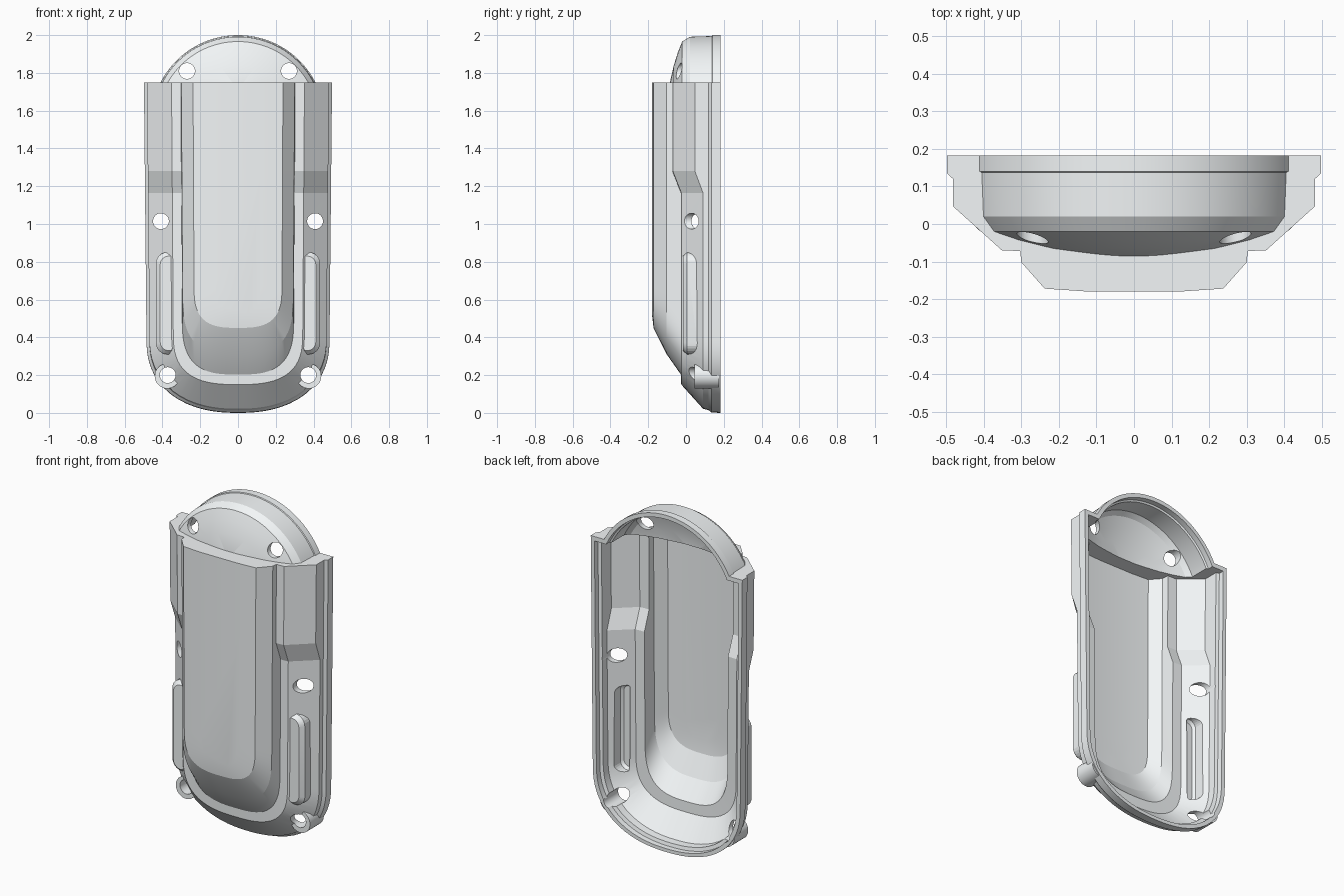
import bpy, bmesh
from math import sin, cos, asin, pi

if "Cube" in bpy.data.objects:
    bpy.data.objects.remove(bpy.data.objects["Cube"])


def finish(bm, name):
    bmesh.ops.recalc_face_normals(bm, faces=bm.faces[:])
    me = bpy.data.meshes.new(name)
    bm.to_mesh(me)
    bm.free()
    ob = bpy.data.objects.new(name, me)
    bpy.context.scene.collection.objects.link(ob)
    return ob


def loft(name, rings):
    """Solid from closed rings of equal length, capped at both ends."""
    bm = bmesh.new()
    rows = [[bm.verts.new(p) for p in r] for r in rings]
    n = len(rows[0])
    for a, b in zip(rows, rows[1:]):
        for i in range(n):
            j = (i + 1) % n
            bm.faces.new((a[i], a[j], b[j], b[i]))
    bm.faces.new(rows[0][::-1])
    bm.faces.new(rows[-1])
    return finish(bm, name)


def u_ring(row, top, seg=18):
    """U-shaped outline; the upper part may sit at another depth than the lower."""
    w, zb, h, n, y_high, y_low = row
    pts = [(w, y_high, top), (w, y_high, 1.28), (w, y_low, 1.165)]
    for k in range(seg + 1):
        t = k / seg
        t = .5 * (2 * t) ** 1.45 if t < .5 else 1 - .5 * (2 - 2 * t) ** 1.45
        a = pi / 2 * t
        x = w * cos(a) ** (2 / n) if k < seg else 0
        pts.append((x, y_low, zb + h - h * sin(a) ** (2 / n)))
    pts = [(x * (0.965 + 0.035 * z / 1.75), y, z) for x, y, z in pts]
    return pts + [(-x, y, z) for x, y, z in pts[-2::-1]]


def shell_body(name, rows, top):
    return loft(name, [u_ring(r, top) for r in rows])


def dome(name, profile, cut_z, cz=1.539, seg=48):
    """Disc segment above cut_z, turned around a front-back axis."""
    rings = []
    for r, y in profile:
        a0 = asin((cut_z - cz) / r)
        angles = [a0 + (pi - 2 * a0) * i / seg for i in range(seg + 1)]
        rings.append([(r * cos(a), y, cz + r * sin(a)) for a in angles])
    return loft(name, rings)


def prism(name, *sections):
    """Solid through front-view outlines, each at its own depth."""
    return loft(name, [[(x, y, z) for x, z in outline] for outline, y in sections])


def disc(x, z, r, seg=32):
    return [(x + r * cos(2 * pi * i / seg), z + r * sin(2 * pi * i / seg)) for i in range(seg)]


def slot(s, x0, x1, z0, z1, r_in, r_out):
    """Upright rounded rectangle with its own inner and outer corner radius."""
    pts = []
    corners = ((x1 - r_out, z1 - r_out, r_out), (x0 + r_in, z1 - r_in, r_in),
               (x0 + r_in, z0 + r_in, r_in), (x1 - r_out, z0 + r_out, r_out))
    for q, (px, pz, r) in enumerate(corners):
        for k in range(7):
            a = pi / 2 * (q + k / 6)
            pts.append((s * (px + r * cos(a)), pz + r * sin(a)))
    return pts


def volume(me):
    bm = bmesh.new()
    bm.from_mesh(me)
    v = bm.calc_volume()
    bm.free()
    return v


def combine(target, other, op):
    """Boolean that keeps the first solver result with a sensible volume."""
    before, part = volume(target.data), volume(other.data)
    lo, hi = (before, before + part) if op == 'UNION' else (max(before - part, before * .05), before)
    for solver in ('EXACT', 'MANIFOLD', 'FLOAT'):
        m = target.modifiers.new("bool", 'BOOLEAN')
        m.operation, m.solver, m.object = op, solver, other
        bpy.context.view_layer.update()
        dg = bpy.context.evaluated_depsgraph_get()
        me = bpy.data.meshes.new_from_object(target.evaluated_get(dg))
        target.modifiers.remove(m)
        if len(me.polygons) and lo - 1e-4 <= volume(me) <= hi + 1e-4:
            target.data = me
            break
    bpy.data.objects.remove(other)


# outer body: half width, bottom z, corner height, roundness, depth high, depth low
outer_rows = [
    (.498, .000, .38, 2.3, .183, .183),
    (.498, .002, .38, 2.3, .135, .135),
    (.482, .014, .37, 2.3, .120, .120),
    (.482, .022, .37, 2.3, .047, .090),
    (.352, .150, .27, 2.8, -.070, -.025),
    (.303, .203, .30, 3.0, -.072, -.027),
    (.300, .310, .32, 3.0, -.102, -.102),
    (.238, .450, .22, 3.0, -.172, -.172),
    (.120, .520, .16, 3.0, -.180, -.180)]
cover = shell_body("cover_shell", outer_rows, 1.748)

# arched top
combine(cover, dome("arched_top", [(.461, .183), (.461, .14), (.456, .137), (.452, .02),
                                   (.427, -.02), (.37, -.043), (.30, -.065), (.211, -.085)],
                    1.73), 'UNION')

# raised side pads with a bevelled front, and lower screw bosses
for s in (-1, 1):
    combine(cover, prism("side_pad", (slot(s, .346, .435, .31, .85, .02, .06), .11),
                         (slot(s, .346, .435, .31, .85, .02, .06), .006),
                         (slot(s, .347, .412, .33, .83, .015, .045), -.017)), 'UNION')
    boss = disc(s * .375, .195, .066)
    combine(cover, prism("screw_boss", (boss, .046), (boss, .176)), 'UNION')

# hollow interior with a stepped rim
inner_rows = [
    (.474, .020, .37, 2.3, .220, .220),
    (.474, .020, .37, 2.3, .150, .150),
    (.455, .040, .36, 2.3, .145, .145),
    (.455, .042, .36, 2.3, .057, .100),
    (.338, .168, .26, 2.8, -.045, .000),
    (.278, .230, .30, 3.0, -.047, -.002),
    (.275, .335, .32, 3.0, -.088, -.088),
    (.224, .460, .22, 3.0, -.147, -.147),
    (.110, .530, .16, 3.0, -.154, -.154)]
combine(cover, shell_body("body_cavity", inner_rows, 1.722), 'DIFFERENCE')
combine(cover, dome("top_cavity", [(.437, .22), (.437, .15), (.427, .145), (.427, .03),
                                   (.405, .002), (.35, -.021), (.28, -.043), (.19, -.063)],
                    1.70), 'DIFFERENCE')

# pad pockets and screw holes
for s in (-1, 1):
    combine(cover, prism("pad_pocket", (slot(s, .354, .418, .325, .835, .012, .045), .13),
                         (slot(s, .354, .418, .325, .835, .012, .045), .018),
                         (slot(s, .355, .405, .34, .82, .010, .035), .004)), 'DIFFERENCE')
    for x, z in ((.27, 1.81), (.408, 1.015), (.372, .2)):
        hole = disc(s * x, z, .042)
        combine(cover, prism("screw_hole", (hole, -.3), (hole, .3)), 'DIFFERENCE')

# pale grey finish
mat = bpy.data.materials.new("pale_grey")
mat.diffuse_color = (.90, .93, .94, 1)
mat.use_nodes = True
mat.node_tree.nodes["Principled BSDF"].inputs["Base Color"].default_value = mat.diffuse_color
cover.data.materials.clear()
cover.data.materials.append(mat)
for p in cover.data.polygons:
    p.material_index = 0

bpy.ops.object.select_all(action='DESELECT')
cover.select_set(True)
bpy.context.view_layer.objects.active = cover
bpy.ops.object.shade_smooth_by_angle(angle=0.24)
